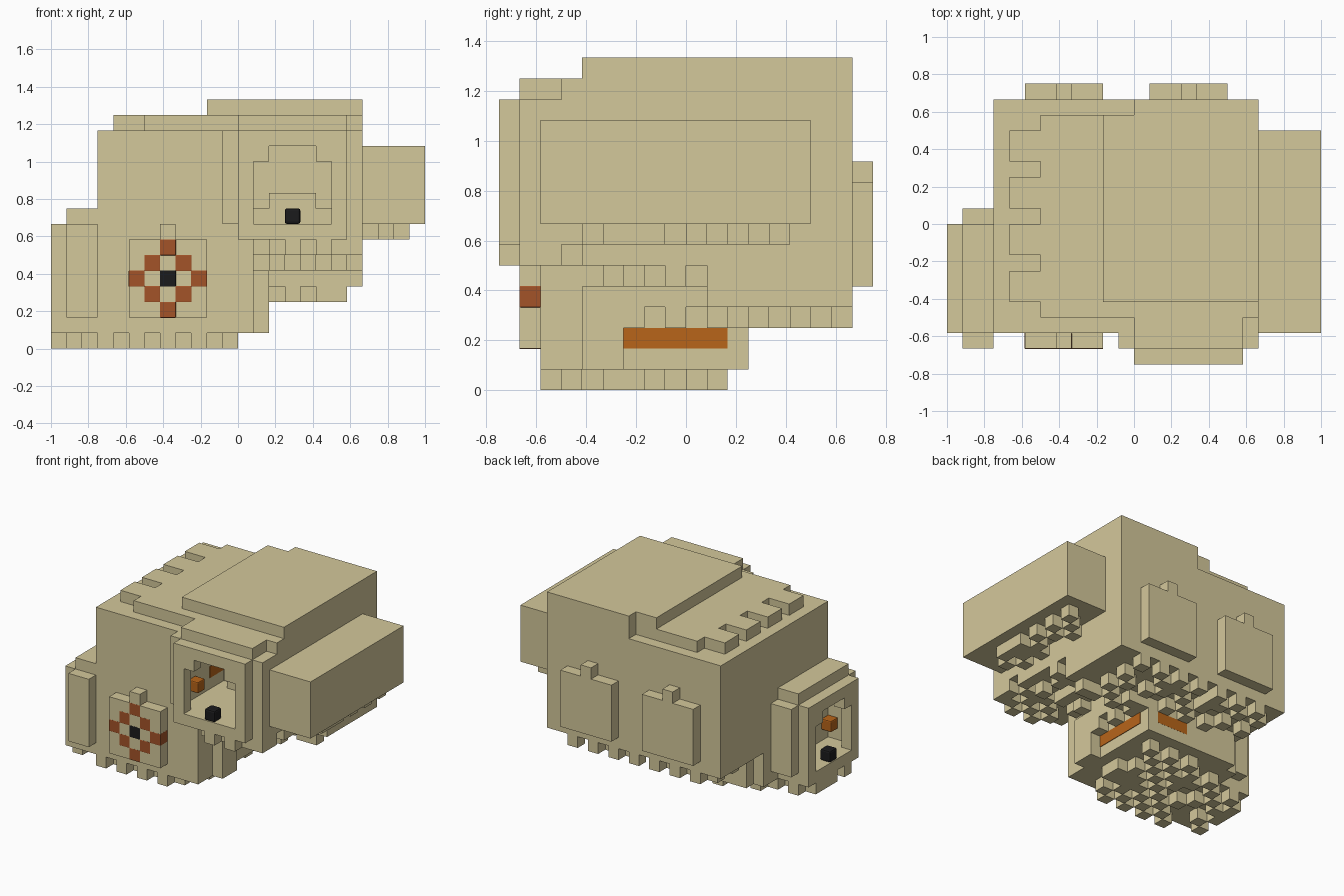
import bpy, bmesh, random
from mathutils import Vector

U = 1 / 12  # block size
random.seed(4)

cube = bpy.data.objects.get("Cube")
if cube:
    bpy.data.objects.remove(cube)


def material(name, rgb):
    m = bpy.data.materials.new(name)
    m.use_nodes = True
    m.diffuse_color = (*rgb, 1)
    m.node_tree.nodes["Principled BSDF"].inputs["Base Color"].default_value = (*rgb, 1)
    return m


tan = material("tan", (0.658, 0.578, 0.328))
red = material("rust_red", (0.37, 0.088, 0.022))
orange = material("orange", (0.48, 0.13, 0.01))
black = material("black", (0.011, 0.011, 0.012))


def blocks(name, mat, boxes, grow=0.0, bevel=0.0):
    """Object made of boxes, each given as x, y and z ranges in blocks."""
    bm = bmesh.new()
    for xs, ys, zs in boxes:
        lo = Vector((xs[0], ys[0], zs[0]))
        hi = Vector((xs[1], ys[1], zs[1]))
        verts = bmesh.ops.create_cube(bm, size=1)["verts"]
        for v in verts:
            for i in range(3):
                v.co[i] = ((lo[i] + hi[i]) / 2 + v.co[i] * (hi[i] - lo[i] + grow)) * U
    mesh = bpy.data.meshes.new(name)
    bm.to_mesh(mesh)
    bm.free()
    mesh.materials.append(mat)
    ob = bpy.data.objects.new(name, mesh)
    bpy.context.collection.objects.link(ob)
    if bevel:
        mod = ob.modifiers.new("rounding", "BEVEL")
        mod.width = bevel
        mod.segments = 2


def cell(x, y, z):
    return (x, x + 1), (y, y + 1), (z, z + 1)


def teeth(name, xs, ys, z):
    """Hanging blocks below an underside, mostly in a broken checker."""
    cells = [cell(x, y, z) for x in range(*xs) for y in range(*ys)
             if random.random() < (0.12 if (x + y) % 2 else 0.75)]
    blocks(name, tan, cells)


# Main body, hollow behind the front window and stepped underneath
blocks("main_body", tan, [
    ((-9, 8), (-2, 8), (6, 14)),
    ((-9, 0), (-7, -2), (6, 14)),
    ((-9, 8), (1, 8), (4, 6)),
    ((-9, 1), (-7, 1), (4, 6)),
    ((1, 2), (-3, 1), (4, 6)),
    ((0, 8), (-4, -2), (6, 7)),
])
blocks("front_chamber", tan, [
    ((-1, 0), (-8, -7), (8, 14)),
    ((7, 8), (-8, -2), (7, 14)),
    ((0, 7), (-8, -2), (7, 8)),
    ((0, 7), (-6, -2), (13, 14)),
    ((1, 6), (-3, -2), (8, 9)),
    ((2, 5), (-3, -2), (8, 10)),
])

# Roof layers with a comb along one edge
blocks("roof", tan, [
    ((-6, 0), (-6, 7), (14, 15)),
    ((0, 8), (-6, 8), (14, 15)),
    ((0, 7), (-8, -6), (14, 15)),
    ((-2, 0), (-5, 7), (15, 16)),
    ((0, 8), (-5, 8), (15, 16)),
] + [((-8, -6), (y, y + 2), (14, 15)) for y in (-5, -2, 1, 4)])

# Side box
blocks("side_box", tan, [((8, 12), (-7, 6), (8, 13))])


# Window frames: strips given along the frame, and in height
def window(base):
    return [((0, 1), (base, base + 7)), ((6, 7), (base, base + 7)),
            ((1, 6), (base, base + 1)), ((1, 6), (base + 6, base + 7)),
            ((1, 2), (base + 5, base + 6)), ((5, 6), (base + 5, base + 6))]


blocks("front_window_frame", tan, [(a, (-9, -8), z) for a, z in window(7)])
blocks("side_window_frame", tan,
       [((-12, -11), (a[0] - 7, a[1] - 7), z) for a, z in window(1)])

# Lower block with its side chamber
blocks("lower_block", tan, [
    ((-9, 1), (-7, 0), (1, 8)),
    ((-9, 1), (0, 2), (1, 5)),
    ((-8, 1), (2, 3), (1, 5)),
    ((1, 2), (-5, -3), (1, 5)),
    ((-11, -9), (-7, 0), (1, 2)),
    ((-11, -9), (-8, -7), (2, 8)),
    ((-11, -9), (0, 1), (2, 8)),
    ((-11, -9), (-7, 0), (8, 9)),
])

# Shutters with a nub on top: one in front, two behind
for name, x, y, z in (("front_shutter", -7, -8, 2),
                      ("back_right_shutter", -7, 8, 5),
                      ("back_left_shutter", 1, 8, 5)):
    blocks(name, tan, [((x, x + 5), (y, y + 1), (z, z + 5)), cell(x + 2, y, z + 5)])

# Diamond pattern on the front shutter
diamond = [cell(-5 + dx, -8, 4 + dz) for dx in range(-2, 3) for dz in range(-2, 3)
           if abs(dx) + abs(dz) == 2]
blocks("diamond_pattern", red, diamond, 0.04, 0.004)
blocks("shutter_stud", black, [cell(-5, -8, 4)], 0.04, 0.004)
blocks("window_studs", black, [cell(3, -9, 8), cell(-12, -4, 2)], 0, 0.012)

# Orange studs and strips
blocks("orange_studs", orange, [cell(0, -7, 9), cell(-10, -7, 3)], -0.02, 0.008)
blocks("orange_strips", orange, [
    ((0.9, 1.05), (-3, 2), (2, 3)),
    ((-3, 0), (2.9, 3.01), (2, 3)),
    ((-0.1, 0.05), (-4, -2), (9, 10)),
])

# Hanging teeth under every overhang
teeth("lower_teeth", (-12, 0), (-7, 0), 0)
teeth("lower_back_teeth", (-8, 0), (0, 2), 0)
teeth("body_teeth", (1, 7), (1, 8), 3)
teeth("back_teeth", (-8, 1), (3, 8), 3)
teeth("ledge_teeth", (1, 2), (-3, 1), 3)
teeth("middle_teeth", (2, 8), (-2, 1), 5)
teeth("inner_teeth", (1, 7), (-4, -2), 5)
teeth("chamber_teeth", (1, 8), (-8, -4), 6)
teeth("frame_teeth", (1, 7), (-9, -8), 6)
teeth("box_teeth", (8, 11), (-5, 5), 7)
